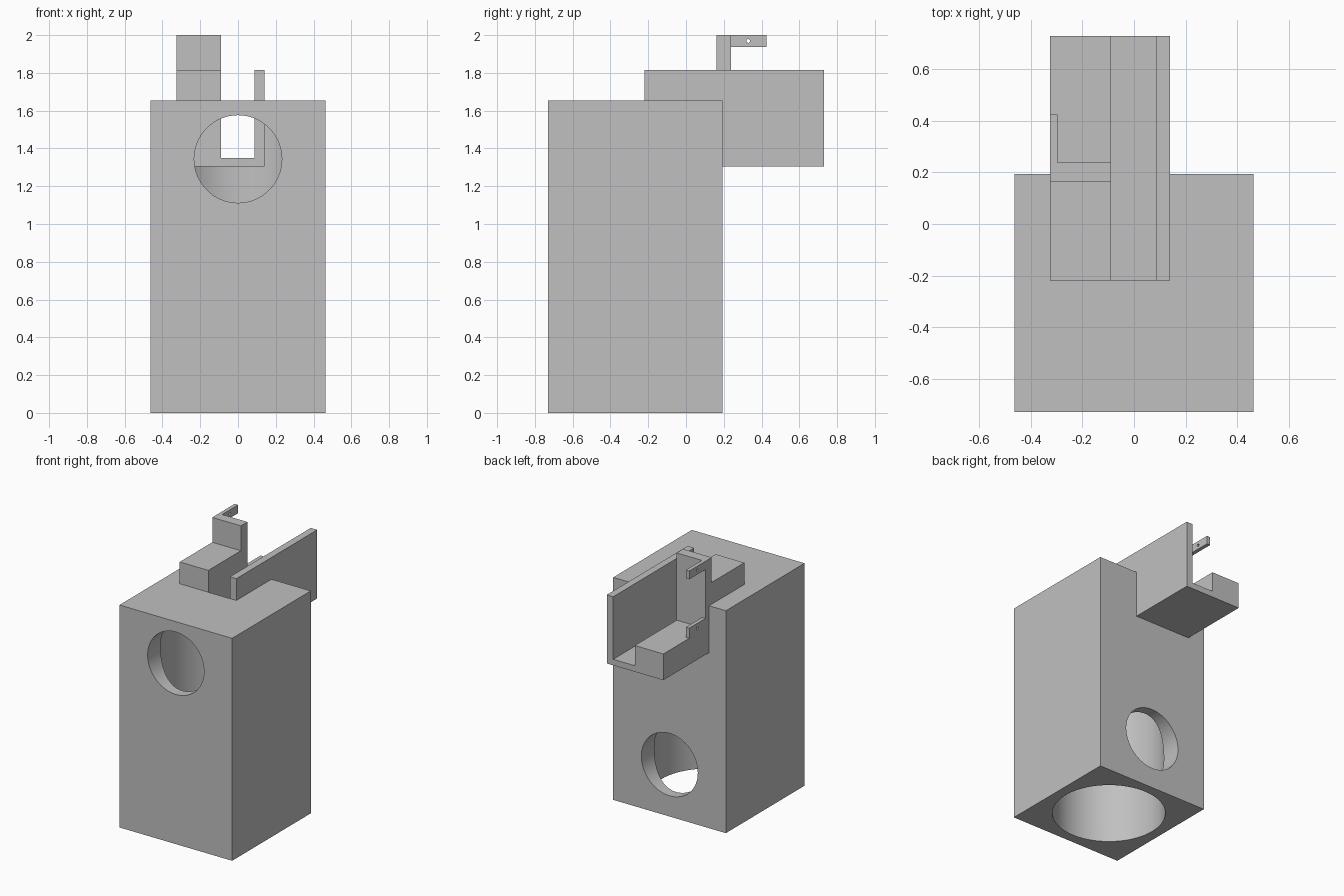
import bpy, bmesh, math
from mathutils import Matrix, Vector

if "Cube" in bpy.data.objects:
    bpy.data.objects.remove(bpy.data.objects["Cube"])

grey = bpy.data.materials.new("plain grey")
grey.diffuse_color = (0.53, 0.53, 0.53, 1)
grey.use_nodes = True
grey.node_tree.nodes["Principled BSDF"].inputs["Base Color"].default_value = grey.diffuse_color


def make_object(name, bm):
    bmesh.ops.recalc_face_normals(bm, faces=bm.faces)
    mesh = bpy.data.meshes.new(name)
    bm.to_mesh(mesh)
    bm.free()
    obj = bpy.data.objects.new(name, mesh)
    bpy.context.collection.objects.link(obj)
    mesh.materials.append(grey)
    return obj


def prism(name, points, axis, lo, hi):
    """Extrude a profile along x (profile in y, z) or along y (profile in x, z)."""
    bm = bmesh.new()
    at = (lambda u, v: (lo, u, v)) if axis == "x" else (lambda u, v: (u, lo, v))
    face = bm.faces.new([bm.verts.new(at(u, v)) for u, v in points])
    out = bmesh.ops.extrude_face_region(bm, geom=[face])
    step = Vector((hi - lo, 0, 0)) if axis == "x" else Vector((0, hi - lo, 0))
    bmesh.ops.translate(bm, vec=step,
                        verts=[v for v in out["geom"] if isinstance(v, bmesh.types.BMVert)])
    return make_object(name, bm)


def box(name, x, y, z):
    return prism(name, [(x[0], z[0]), (x[1], z[0]), (x[1], z[1]), (x[0], z[1])], "y", *y)


def cylinder(name, centre, radius, depth, axis, sides):
    bm = bmesh.new()
    turn = {"x": Matrix.Rotation(math.pi / 2, 4, "Y"),
            "y": Matrix.Rotation(math.pi / 2, 4, "X"), "z": Matrix()}[axis]
    bmesh.ops.create_cone(bm, cap_ends=True, segments=sides, radius1=radius, radius2=radius,
                          depth=depth, matrix=Matrix.Translation(centre) @ turn)
    return make_object(name, bm)


def combine(obj, other, operation):
    """Apply a boolean and remove the tool object."""
    bpy.ops.object.select_all(action="DESELECT")
    bpy.context.view_layer.objects.active = obj
    obj.select_set(True)
    mod = obj.modifiers.new("bool", "BOOLEAN")
    mod.operation, mod.solver, mod.object = operation, "EXACT", other
    bpy.ops.object.modifier_apply(modifier=mod.name)
    bpy.data.objects.remove(other)


# Main dimensions
front, back, mid = -0.73, 0.193, -0.268
left, right = -0.325, 0.14
slot_left, slot_right = -0.09, 0.087
base, rim = 1.305, 1.815

# Housing with vertical bore, front and back ports, and a seat for the bracket
housing = box("housing", (-0.463, 0.463), (front, back), (0, 1.653))
combine(housing, cylinder("bore", (0, mid, 0.7385), 0.387, 1.677, "z", 96), "DIFFERENCE")
combine(housing, cylinder("front_port", (0, front, 1.344), 0.232, 0.7, "y", 64), "DIFFERENCE")
combine(housing, cylinder("back_port", (0, back, 0.386), 0.232, 0.7, "y", 64), "DIFFERENCE")
combine(housing, box("seat", (left, right), (-0.22, 0.4), (base, 2)), "DIFFERENCE")

# Bracket: stepped block with upright plate, plus channel floor and tall side wall
plate_front, plate_back, shelf = 0.162, 0.238, 1.50
bracket = prism("bracket", [(-0.22, base), (0.73, base), (0.73, shelf), (plate_back, shelf),
                            (plate_back, 2), (plate_front, 2), (plate_front, rim), (-0.22, rim)],
                "x", left, slot_left)
channel = prism("channel", [(slot_left, base), (right, base), (right, rim), (slot_right, rim),
                            (slot_right, 1.35), (slot_left, 1.35)], "y", -0.22, 0.73)
combine(bracket, channel, "UNION")

# Two drilled tabs on the back of the plate
for name, low, high in (("upper_tab", 1.938, 2.0), ("lower_tab", shelf, 1.575)):
    tab = box(name, (left, -0.297), (plate_back, 0.425), (low, high))
    combine(tab, cylinder("pin_hole", (-0.31, 0.33, (low + high) / 2), 0.01, 0.2, "x", 16),
            "DIFFERENCE")

# Smooth round surfaces, keep sharp edges
for obj in list(bpy.context.scene.objects):
    bpy.ops.object.select_all(action="DESELECT")
    bpy.context.view_layer.objects.active = obj
    obj.select_set(True)
    bpy.ops.object.shade_smooth_by_angle(angle=math.radians(30))
